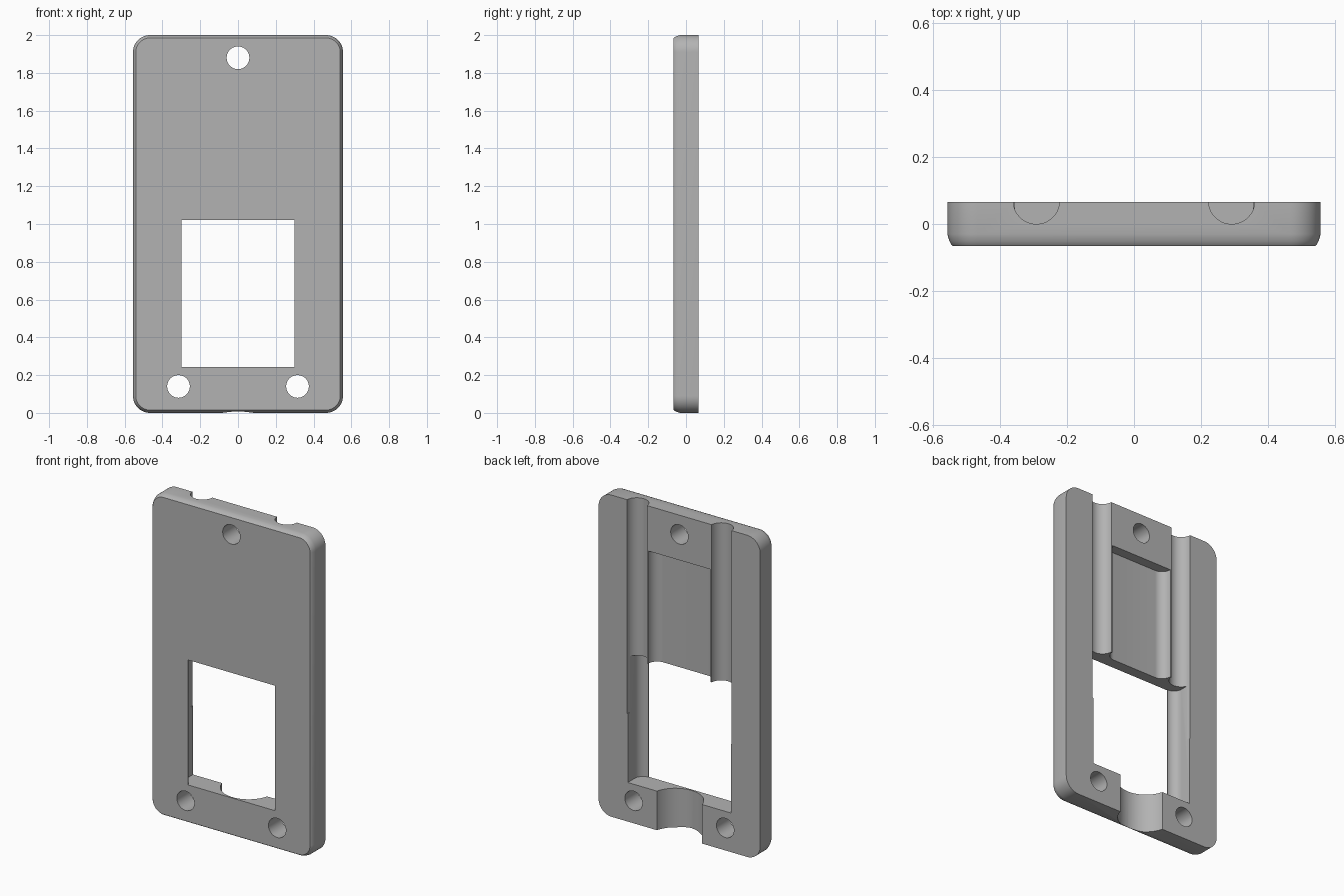
import bpy, bmesh
from math import pi, sin, cos

if "Cube" in bpy.data.objects:
    bpy.data.objects.remove(bpy.data.objects["Cube"], do_unlink=True)

W, H, D = 0.556, 2.0, 0.065   # half width, height, half thickness

grey = bpy.data.materials.new("plain grey")
grey.use_nodes = True
grey.diffuse_color = (0.45, 0.45, 0.45, 1)
grey.node_tree.nodes["Principled BSDF"].inputs["Base Color"].default_value = (0.45, 0.45, 0.45, 1)


def arc(cx, cy, r, a0, a1, n):
    """Points on an arc, angles in degrees."""
    angles = [(a0 + (a1 - a0) * i / n) * pi / 180 for i in range(n + 1)]
    return [(cx + r * cos(a), cy + r * sin(a)) for a in angles]


def circle(cx, cy, r, n=64):
    return arc(cx, cy, r, 0, 360, n)[:-1]


def loft(name, rings):
    """Solid through a stack of matching rings."""
    bm = bmesh.new()
    loops = [[bm.verts.new(p) for p in ring] for ring in rings]
    for a, b in zip(loops, loops[1:]):
        for i in range(len(a)):
            j = (i + 1) % len(a)
            bm.faces.new((a[i], a[j], b[j], b[i]))
    bm.faces.new(loops[0])
    bm.faces.new(loops[-1])
    bmesh.ops.recalc_face_normals(bm, faces=bm.faces)
    mesh = bpy.data.meshes.new(name)
    bm.to_mesh(mesh)
    bm.free()
    mesh.materials.append(grey)
    ob = bpy.data.objects.new(name, mesh)
    bpy.context.collection.objects.link(ob)
    return ob


def along_z(name, profile, z0, z1):
    return loft(name, [[(x, y, z) for x, y in profile] for z in (z0, z1)])


def along_y(name, profile):
    return loft(name, [[(x, y, z) for x, z in profile] for y in (-0.2, 0.2)])


def trough(half, depth_y, r, tail):
    """Channel section open to the back with rounded floor corners."""
    right = [(half, 0.2)] + arc(half - r, depth_y + r, r, 0, -90, 12) + tail
    return right + [(-x, y) for x, y in reversed(right)]


def plate_ring(inset, y):
    """Rounded rectangle outline, shrunk by the inset."""
    r = 0.09
    pts = []
    for cx, cz, a in ((W - r, r, -90), (W - r, H - r, 0), (r - W, H - r, 90), (r - W, r, 180)):
        pts += arc(cx, cz, r - inset, a, a + 90, 12)
    return [(x, y, z) for x, z in pts]


# Plate with a softly rounded front edge
edge = [(0.0025, -0.041), (0.006, -0.051), (0.010, -0.059), (0.015, -D)]
plate = loft("back_plate", [plate_ring(0, D), plate_ring(0, -0.03)]
             + [plate_ring(i, y) for i, y in edge])

# Cutters: window, shallow recess, cable notch, rod grooves, screw holes
cutters = [
    along_z("window_cutter", trough(0.355, -0.06, 0.056, [(0.299, -0.2)]), 0.243, 1.02),
    along_z("recess_cutter", trough(0.214, 0.003, 0.06, []), 0.9, 1.72),
    along_z("notch_cutter", circle(0, 0.105, 0.16), -0.1, 0.4),
    along_y("top_hole_cutter", circle(0, 1.88, 0.06)),
]
for side in (1, -1):
    cutters.append(along_z("groove_cutter", circle(side * 0.291, 0.069, 0.069), 0.67, 2.1))
    cutters.append(along_y("low_hole_cutter", circle(side * 0.315, 0.14, 0.06)))

bpy.context.view_layer.objects.active = plate
for c in cutters:
    c.hide_render = True
    mod = plate.modifiers.new(c.name, "BOOLEAN")
    mod.operation = "DIFFERENCE"
    mod.solver = "EXACT"
    mod.object = c
    bpy.ops.object.modifier_apply(modifier=mod.name)
for c in cutters:
    bpy.data.objects.remove(c, do_unlink=True)

# Smooth curved walls, crisp edges
bpy.ops.object.select_all(action="DESELECT")
plate.select_set(True)
bpy.ops.object.shade_smooth_by_angle(angle=pi / 7)
